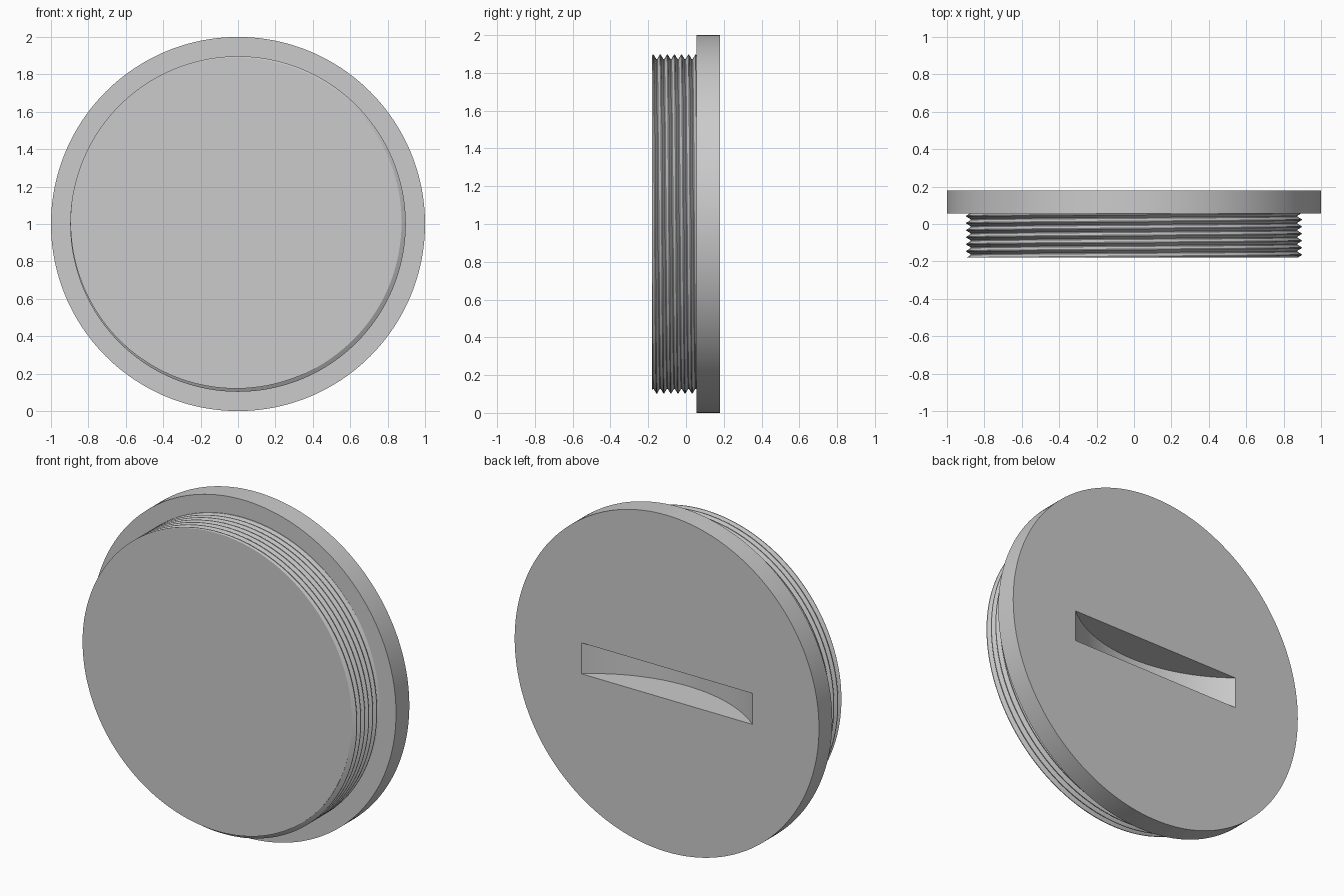
import bpy, bmesh
from math import pi, sin, cos, radians, floor

if "Cube" in bpy.data.objects:
    bpy.data.objects.remove(bpy.data.objects["Cube"], do_unlink=True)

SEGMENTS = 192
FRONT, SHOULDER, BACK = -0.18, 0.055, 0.18     # depths along y
CREST, ROOT, PITCH = 0.897, 0.873, 0.0375      # thread form
FLAT = 0.06                                    # half width of crest and root flats, in turns
START = radians(150)                           # angle where the crest meets the front face

grey = bpy.data.materials.new("plain grey")
grey.use_nodes = True
grey.diffuse_color = (0.6, 0.6, 0.6, 1)
grey.node_tree.nodes["Principled BSDF"].inputs["Base Color"].default_value = (0.6, 0.6, 0.6, 1)


def thread_radius(u):
    """Radius of the thread form at phase u, crest at whole numbers."""
    d = abs(u - floor(u + 0.5))
    t = min(max((d - FLAT) / (0.5 - 2 * FLAT), 0), 1)
    return CREST + (ROOT - CREST) * t


def column(angle):
    """Outline (radius, y) from the front face to the back rim at one angle."""
    turn = (angle - START) / (2 * pi)
    points = []
    for n in range(-2, 10):
        for u in (n - FLAT, n + FLAT, n + 0.5 - FLAT, n + 0.5 + FLAT):
            y = min(max(FRONT + PITCH * (u - turn), FRONT), SHOULDER)
            points.append((thread_radius((y - FRONT) / PITCH + turn), y))
    return points + [(1, SHOULDER), (1, BACK)]


# Threaded plug and flange as one closed solid
bm = bmesh.new()
columns = []
for i in range(SEGMENTS + 1):
    a = 2 * pi * i / SEGMENTS
    columns.append([bm.verts.new((r * cos(a), y, 1 + r * sin(a))) for r, y in column(a)])
for c, d in zip(columns, columns[1:]):
    for k in range(len(c) - 1):
        bm.faces.new((c[k], d[k], d[k + 1], c[k + 1]))
for end in (0, -1):
    bm.faces.new([c[end] for c in columns[:-1]])
bmesh.ops.remove_doubles(bm, verts=bm.verts, dist=1e-5)
bmesh.ops.recalc_face_normals(bm, faces=bm.faces)
mesh = bpy.data.meshes.new("threaded_plug")
bm.to_mesh(mesh)
bm.free()
mesh.materials.append(grey)
plug = bpy.data.objects.new("threaded_plug", mesh)
bpy.context.collection.objects.link(plug)

# Curved-bottom key slot in the back face
slot_radius, slot_depth = 0.891, 0.2
bpy.ops.mesh.primitive_cylinder_add(vertices=SEGMENTS, radius=slot_radius, depth=0.184,
                                    location=(0, BACK - slot_depth + slot_radius, 1))
cutter = bpy.context.object
cutter.name = "slot_cutter"
cutter.hide_render = True
cutter.data.materials.append(grey)

cut = plug.modifiers.new("slot", 'BOOLEAN')
cut.operation = 'DIFFERENCE'
cut.solver = 'EXACT'
cut.object = cutter

bpy.ops.object.select_all(action='DESELECT')
plug.select_set(True)
bpy.context.view_layer.objects.active = plug
bpy.ops.object.modifier_apply(modifier=cut.name)
bpy.data.objects.remove(cutter, do_unlink=True)
bpy.ops.object.shade_smooth_by_angle(angle=radians(25))
